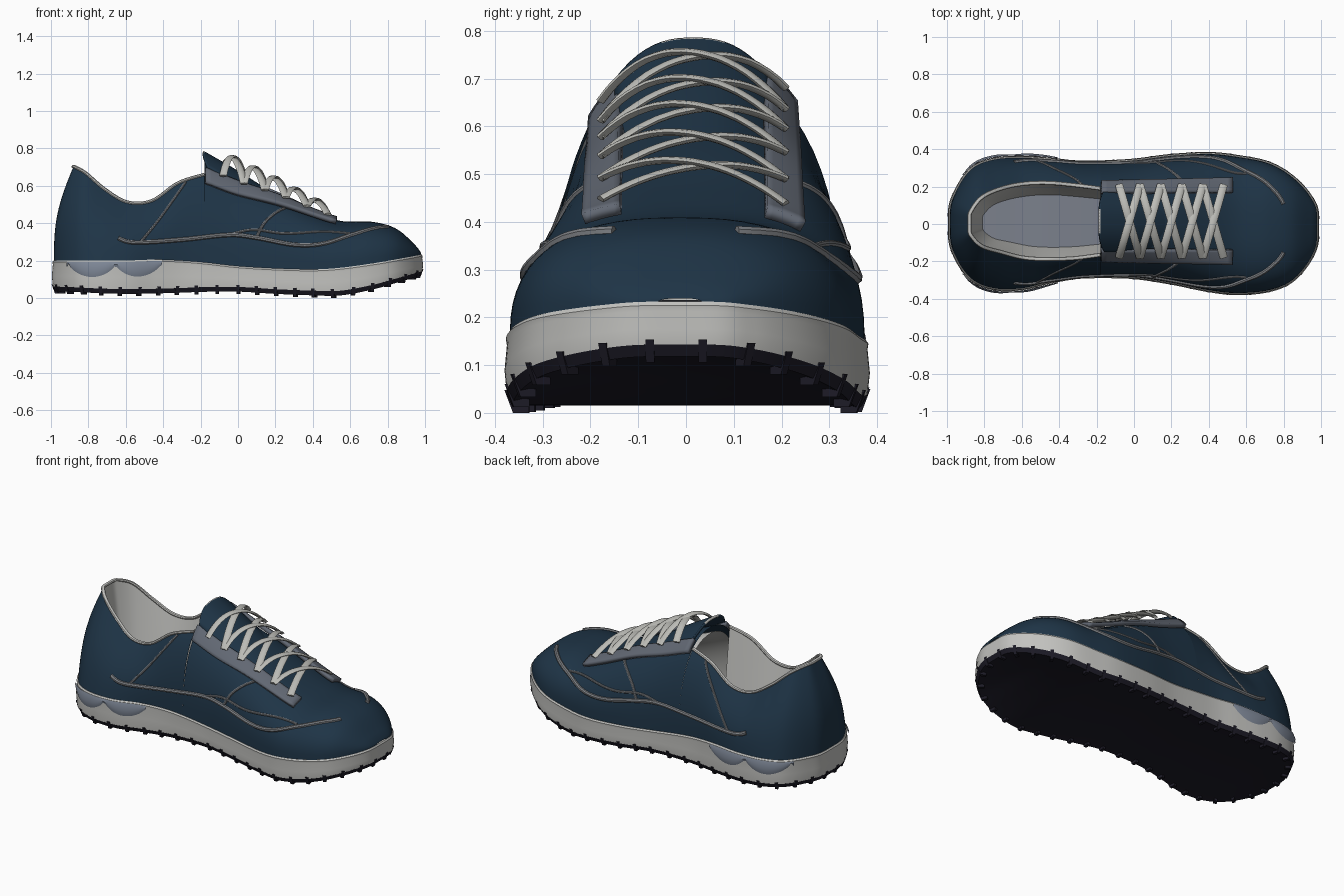
import bpy, bmesh, math
from mathutils import Vector
from mathutils.bvhtree import BVHTree

if "Cube" in bpy.data.objects:
    bpy.data.objects.remove(bpy.data.objects["Cube"])


def material(name, *rgb):
    m = bpy.data.materials.new(name)
    m.use_nodes = True
    m.diffuse_color = (*rgb, 1)
    m.node_tree.nodes["Principled BSDF"].inputs["Base Color"].default_value = (*rgb, 1)
    return m


NAVY = material("navy fabric", .013, .034, .061)
WHITE = material("off white", .54, .54, .52)
RUBBER = material("black rubber", .012, .011, .02)
SLATE = material("slate overlay", .12, .137, .17)
GREY = material("grey piping", .21, .22, .235)
INSOLE = material("insole blue grey", .2, .22, .265)
GEL = material("heel gel", .21, .245, .31)
LACE = material("lace cream", .5, .5, .47)


def finish(name, bm, *mats):
    bmesh.ops.recalc_face_normals(bm, faces=bm.faces)
    me = bpy.data.meshes.new(name)
    bm.to_mesh(me)
    bm.free()
    for m in mats:
        me.materials.append(m)
    me.shade_smooth()
    me.set_sharp_from_angle(angle=math.radians(40))
    ob = bpy.data.objects.new(name, me)
    bpy.context.collection.objects.link(ob)
    return ob


def loft(bm, rings, closed=False):
    """Skin a list of equal-length point rows with quads."""
    vs = [[bm.verts.new(p) for p in r] for r in rings]
    n = len(vs[0])
    for a, b in zip(vs, vs[1:]):
        for i in range(n if closed else n - 1):
            j = (i + 1) % n
            bm.faces.new((a[i], a[j], b[j], b[i]))
    return vs


def cap(bm, row):
    """Close a shoe-shaped ring with quads running side to side."""
    n = len(row)
    for i in range(n // 2 - 1):
        bm.faces.new((row[i], row[i + 1], row[n - 2 - i], row[n - 1 - i]))


def spline(rows, n=10, before=None, after=None):
    """Catmull-Rom through rows of any width."""
    p = [Vector(r) for r in [before or rows[0], *rows, after or rows[-1]]]
    out = []
    for a, b, c, d in zip(p, p[1:], p[2:], p[3:]):
        for k in range(n):
            t = k / n
            out.append(b + (c - a) * (t / 2) + (a * 2 - b * 5 + c * 4 - d) * (t * t / 2)
                       + (b * 3 - a - c * 3 + d) * (t ** 3 / 2))
    return out + [p[-2]]


def swap(r):
    return (r[0], r[2], r[1], *r[3:])


def sweep(bm, path, w, h, ups=None):
    """Sweep an oval section along a path."""
    rings = []
    for i, p in enumerate(path):
        t = (path[min(i + 1, len(path) - 1)] - path[max(i - 1, 0)]).normalized()
        side = t.cross(ups[i] if ups else Vector((0, 0, 1))).normalized()
        up = side.cross(t)
        rings.append([p + side * w * math.cos(a) + up * h * math.sin(a)
                      for a in (k * math.tau / 8 for k in range(8))])
    vs = loft(bm, rings, True)
    bm.faces.new(vs[0])
    bm.faces.new(vs[-1])


# Stations heel to toe: x, right y, left y, sole bottom, sole top, ridge height
STATIONS = [
    (-.99, -.05, .05, .035, .2, .7), (-.955, -.185, .18, .035, .2, .7),
    (-.87, -.3, .3, .032, .2, .7), (-.75, -.35, .35, .026, .2, .7),
    (-.6, -.35, .36, .022, .2, .7), (-.45, -.315, .35, .024, .205, .7),
    (-.31, -.29, .335, .028, .2, .76), (-.18, -.285, .335, .033, .19, .725),
    (0, -.29, .345, .034, .17, .645), (.2, -.32, .37, .022, .158, .56),
    (.4, -.36, .38, .014, .153, .465), (.55, -.375, .365, .014, .162, .412),
    (.72, -.36, .33, .045, .185, .407), (.85, -.305, .255, .08, .207, .37),
    (.95, -.185, .145, .108, .225, .285), (.985, -.06, .035, .118, .233, .24)]
COLLAR = 7          # station where the opening meets the throat
STEP = 10
rows = spline(STATIONS, STEP, swap(STATIONS[1]), swap(STATIONS[-2]))
M = len(rows)
loop = [(r[0], r[1], r[3], r[4]) for r in rows] + [(r[0], r[2], r[3], r[4]) for r in reversed(rows)]


def normal(i):
    a, b = loop[i - 1], loop[(i + 1) % len(loop)]
    return Vector((b[1] - a[1], a[0] - b[0], 0)).normalized()


def ring(off, zf):
    """Sole outline pushed outward by off, at height zf(bottom, top)."""
    return [Vector((p[0], p[1], zf(p[2], p[3]))) + normal(i) * off for i, p in enumerate(loop)]


# Outsole
bm = bmesh.new()
vs = loft(bm, [ring(-.03, lambda b, t: b + .004), ring(-.012, lambda b, t: b),
               ring(.001, lambda b, t: b + .025), ring(-.03, lambda b, t: b + .027)], True)
cap(bm, vs[0])
finish("outsole", bm, RUBBER)

# Tread lugs spaced evenly round the edge, tapering downward
bm = bmesh.new()
travel = 0
for i, p in enumerate(loop):
    travel += math.dist(p[:2], loop[i - 1][:2])
    if travel < .098:
        continue
    travel = 0
    nrm = normal(i)
    tan = Vector((-nrm.y, nrm.x, 0))
    levels = []
    for out, z in ((-.012, -.012), (.006, .036)):
        c = Vector((p[0], p[1], p[2] + z))
        levels.append([c + nrm * o + tan * s for o, s in
                       ((-.045, -.009), (out, -.009), (out, .009), (-.045, .009))])
    lo, hi = loft(bm, levels, True)
    bm.faces.new(lo)
    bm.faces.new(hi)
finish("tread_lugs", bm, RUBBER)

# Midsole with a rolled top lip
bm = bmesh.new()
loft(bm, [ring(-.02, lambda b, t: b + .024), ring(0, lambda b, t: b + .024),
          ring(.005, lambda b, t: (b + t) / 2), ring(0, lambda b, t: t - .02),
          ring(.002, lambda b, t: t - .008), ring(-.004, lambda b, t: t),
          ring(-.04, lambda b, t: t)], True)
finish("midsole", bm, WHITE)

# Insole
bm = bmesh.new()
cap(bm, [bm.verts.new(p) for p in ring(-.04, lambda b, t: t + .003)])
finish("insole", bm, INSOLE)

# Scalloped, slightly swollen heel gel pads
for name, idx in (("right", range(M)), ("left", range(M, 2 * M))):
    strip = [[], [], []]
    for i in idx:
        x, y, _, top = loop[i]
        if -.91 < x < -.4:
            wave = .1 + .9 * abs(math.sin(math.pi * (x + .9) / .245)) ** .6
            for row, out, drop in zip(strip, (.006, .008 + .01 * wave, .007), (0, .04, .08)):
                row.append(Vector((x, y, top - .008 - drop * wave)) + normal(i) * out)
    bm = bmesh.new()
    loft(bm, strip)
    finish(name + "_heel_gel", bm, GEL)

# Collar rim: x, right y, left y, z, matching the heel stations
RIM = [(-.88, -.025, .03, .702), (-.865, -.07, .08, .698), (-.81, -.12, .145, .665),
       (-.71, -.15, .19, .58), (-.59, -.18, .215, .512), (-.46, -.188, .22, .52),
       (-.32, -.183, .208, .615), (-.18, -.165, .19, .66)]
rim_rows = spline(RIM, STEP, swap(RIM[1]))
rim = [Vector((r[0], r[1], r[3])) for r in reversed(rim_rows)] + [Vector((r[0], r[2], r[3])) for r in rim_rows]
base = ring(-.006, lambda b, t: t - .004)
right, left = base[:M], base[M:][::-1]
K = COLLAR * STEP
foot = right[K::-1] + left[:K + 1]


def shoulder(t):
    """Outward share of the throat section at height share t."""
    f = [(1 - (.86 * s) ** 2.27) ** .44 for s in (t, 1)]
    return (f[0] - f[1]) / (1 - f[1])


# Upper: heel quarter, bowed and blending into the domed forefoot
bm = bmesh.new()
wall = []
for k in range(17):
    t = k / 16
    row = []
    for b, r in zip(foot, rim):
        flat = Vector((b.x - r.x, b.y - r.y, 0))
        mix = min(max((r.x + .6) / .42, 0), 1)
        bow = .034 * math.sin(math.pi * t) * (1 - mix) + (shoulder(t) - 1 + t) * flat.length * mix
        row.append(b.lerp(r, t) + flat.normalized() * bow)
    wall.append(row)
loft(bm, wall)
dome = []
for i in range(K, M):
    a, b = right[i], left[i]
    power = .8 + .08 * min(max((.5 - a.x) / .68, 0), 1)
    sec = []
    for k in range(33):
        th = math.pi * k / 32
        c = math.cos(th)
        q = a.lerp(b, .5 - .5 * math.copysign(abs(c) ** power, c))
        q.z += max(rows[i][5] - q.z, 0) * max(math.sin(th), 0) ** power
        sec.append(q)
    dome.append(sec)
loft(bm, dome)
bmesh.ops.recalc_face_normals(bm, faces=bm.faces)
tree = BVHTree.FromBMesh(bm)
finish("upper", bm, NAVY)

# Padded linings narrowing to the footbed, and collar edge
MID = .015
bm = bmesh.new()
lining = []
for k in range(11):
    t = k / 10
    lining.append([r.lerp(Vector((-.18 + (r.x + .18) * .9, MID + (r.y - MID) * .68, .2)), t ** 1.3)
                   for r in rim])
loft(bm, lining)
finish("heel_lining", bm, WHITE)
bm = bmesh.new()
loft(bm, [[p.lerp((sec[0] + sec[-1]) / 2, .07) for p in sec] for sec in dome[:30]])
finish("throat_lining", bm, WHITE)
bm = bmesh.new()
sweep(bm, rim, .011, .009)
finish("collar_edge", bm, WHITE)


def top_z(x, y):
    hit = tree.ray_cast(Vector((x, y, 2)), Vector((0, 0, -1)))[0]
    return hit.z if hit else .4


# Eyelet panels
for name, s in (("right", -1), ("left", 1)):
    bm = bmesh.new()
    grid = []
    for i in range(25):
        u = i / 24
        x = -.175 + .7 * u
        ys = [MID + s * (.152 + (.058 + .02 * u) * k / 6) for k in range(7)]
        grid.append([Vector((x, y, top_z(x, y) + .028 - .01 * u)) for y in ys])
    loft(bm, grid)
    ob = finish(name + "_eyelet_panel", bm, SLATE)
    mod = ob.modifiers.new("thickness", "SOLIDIFY")
    mod.thickness, mod.offset = .024, 0

# Tongue with a thin light edge at the tip
bm = bmesh.new()
crown = spline([(-.187, .78), (-.12, .742), (0, .672), (.2, .545)], 8)
loft(bm, [[Vector((x + .025 * v ** 4, MID + .16 * v, z - .085 * abs(v) ** 2.5))
           for v in (k / 10 - 1 for k in range(21))] for x, z in crown])
for f in bm.faces:
    c = f.calc_center_median()
    f.material_index = int(c.x < -.18 and abs(c.y - MID) < .07)
ob = finish("tongue", bm, NAVY, WHITE)
mod = ob.modifiers.new("thickness", "SOLIDIFY")
mod.thickness, mod.offset = .014, 0

# Criss-cross laces, standing higher toward the ankle
bm = bmesh.new()
for k in range(5):
    for s in (-1, 1):
        path = []
        for i in range(21):
            t = i / 20
            u = (k + t) / 5
            x, y = -.08 + .56 * u, MID + s * .194 * (2 * t - 1)
            lift = .036 + .036 * (1 - u) + (.026 + .005 * s) * math.sin(math.pi * t)
            path.append(Vector((x, y, top_z(x, y) + lift)))
        sweep(bm, path, .021, .008)
finish("laces", bm, LACE)

# Side piping laid on the upper
LINES = [
    (.012, [(-.64, .32), (-.55, .297), (-.3, .312), (-.05, .337), (.1, .322), (.3, .285),
            (.45, .29), (.6, .335), (.72, .37), (.8, .38)]),
    (.007, [(-.52, .3), (-.43, .41), (-.35, .52), (-.28, .62)]),
    (.008, [(.1, .325), (.14, .4), (.2, .455), (.26, .485)]),
    (.007, [(-.05, .337), (.08, .365), (.25, .345), (.45, .355), (.6, .345)])]
for name, s in (("right", -1), ("left", 1)):
    bm = bmesh.new()
    for radius, pts in LINES:
        path, ups = [], []
        for x, z in spline(pts, 8):
            hit, nrm = tree.ray_cast(Vector((x, 2 * s, z)), Vector((0, -s, 0)))[:2]
            if hit is None:
                hit, nrm = tree.find_nearest(Vector((x, .15 * s, z)))[:2]
            path.append(hit)
            ups.append(nrm)
        sweep(bm, path, radius, radius, ups)
    finish(name + "_piping", bm, GREY)
